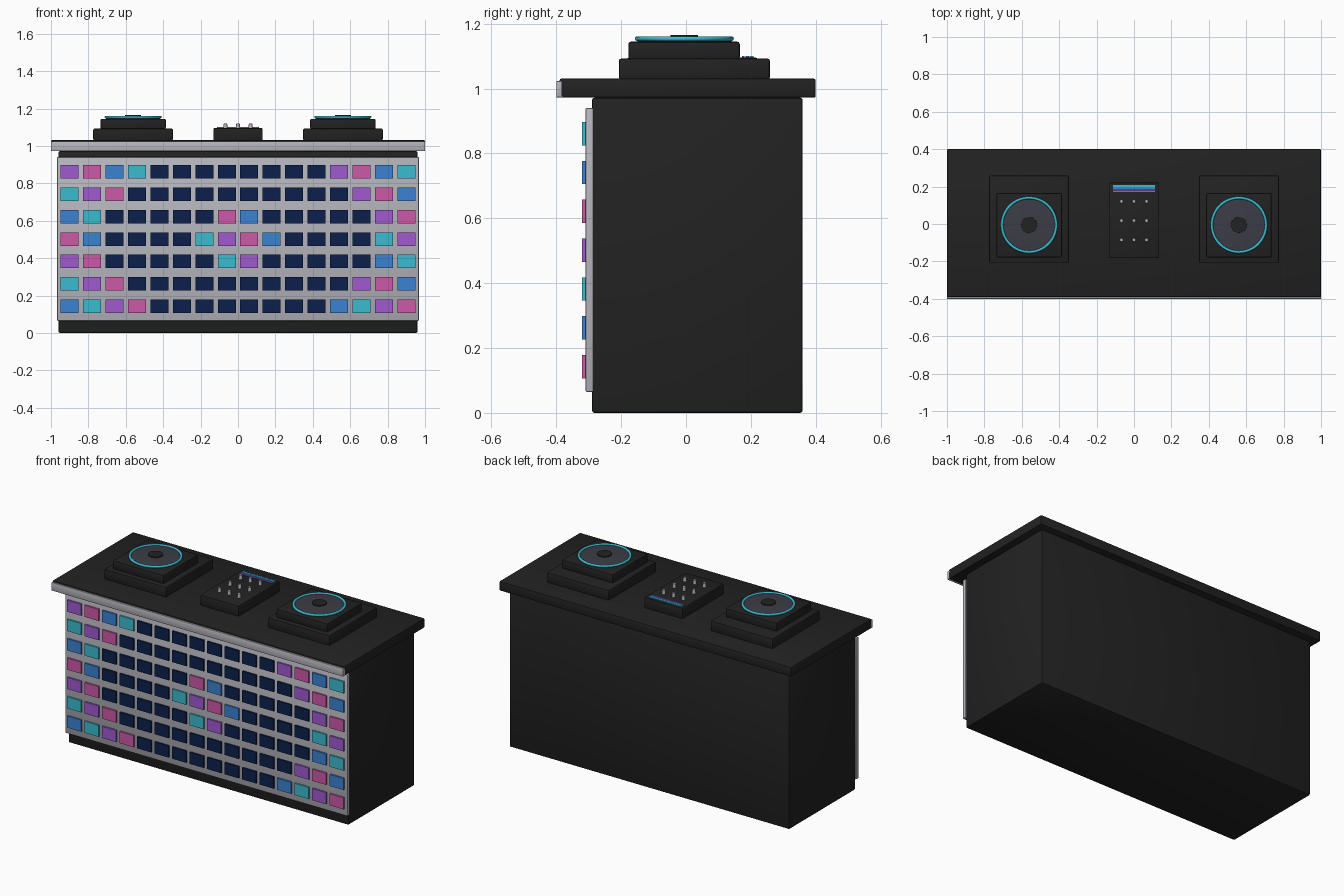
import bpy
import bmesh
from mathutils import Matrix

if "Cube" in bpy.data.objects:
    bpy.data.objects.remove(bpy.data.objects["Cube"], do_unlink=True)


def srgb(r, g, b):
    return tuple((c / 255 / 12.92) if c < 11 else ((c / 255 + 0.055) / 1.055) ** 2.4
                 for c in (r, g, b)) + (1.0,)


def material(name, rgb):
    mat = bpy.data.materials.new(name)
    mat.use_nodes = True
    mat.diffuse_color = srgb(*rgb)
    bsdf = mat.node_tree.nodes["Principled BSDF"]
    bsdf.inputs["Base Color"].default_value = srgb(*rgb)
    bsdf.inputs["Roughness"].default_value = 0.6
    return mat


black = material("matte black", (34, 34, 34))
silver = material("silver grey", (182, 182, 190))
charcoal = material("charcoal", (60, 60, 70))
navy = material("navy", (12, 32, 76))
cyan = material("cyan", (58, 188, 208))
blue = material("blue", (58, 130, 210))
purple = material("purple", (160, 90, 208))
pink = material("pink", (206, 88, 168))


def finish(bm, name, mats, smooth=False):
    mesh = bpy.data.meshes.new(name)
    bm.to_mesh(mesh)
    bm.free()
    obj = bpy.data.objects.new(name, mesh)
    bpy.context.collection.objects.link(obj)
    for mat in mats:
        mesh.materials.append(mat)
    if smooth:
        bpy.ops.object.select_all(action="DESELECT")
        obj.select_set(True)
        bpy.context.view_layer.objects.active = obj
        bpy.ops.object.shade_smooth_by_angle(angle=0.6)
    return obj


def add_box(bm, x, y, z):
    """Add a box to bm from three (low, high) ranges; return its faces."""
    size = [hi - lo for lo, hi in (x, y, z)]
    mid = [(hi + lo) / 2 for lo, hi in (x, y, z)]
    mat = Matrix.Translation(mid) @ Matrix.Diagonal((*size, 1))
    verts = bmesh.ops.create_cube(bm, size=1, matrix=mat)["verts"]
    return {f for v in verts for f in v.link_faces}


def box(name, x, y, z, mat, bevel=0.0):
    bm = bmesh.new()
    add_box(bm, x, y, z)
    if bevel:
        bmesh.ops.bevel(bm, geom=bm.edges[:], offset=bevel, segments=2,
                        profile=0.5, affect="EDGES")
    return finish(bm, name, [mat], smooth=bevel > 0)


def frustum(name, x, y, z0, z1, r0, r1, mat, sides=48):
    bm = bmesh.new()
    bmesh.ops.create_cone(bm, cap_ends=True, segments=sides, radius1=r0, radius2=r1,
                          depth=z1 - z0, matrix=Matrix.Translation((x, y, (z0 + z1) / 2)))
    return finish(bm, name, [mat], smooth=True)


# Booth body, worktop and front trim
box("booth_body", (-0.96, 0.96), (-0.29, 0.36), (0, 0.972), black, 0.008)
box("worktop", (-1, 1), (-0.39, 0.4), (0.972, 1.031), black, 0.006)
box("worktop_front_trim", (-1, 1), (-0.4, -0.381), (0.973, 1.023), silver, 0.002)
box("front_panel", (-0.967, 0.967), (-0.31, -0.285), (0.065, 0.94), silver, 0.004)

# Grid of light tiles on the front panel, one letter per tile
pattern = ["PKBCNNNNNNNNPKBC",
           "CPKNNNNNNNNNNPKB",
           "BCNNNNNKBNNNNNPK",
           "KBNNNNCPKBNNNNCP",
           "PKNNNNNCPNNNNNBC",
           "CPKNNNNNNNNNNPKB",
           "BCPKNNNNNNNNBCPK"]
letters = "NCBPK"
bm = bmesh.new()
for row, line in enumerate(pattern):
    for col, letter in enumerate(line):
        cx, cz = -0.9 + 0.12 * col, 0.861 - 0.1197 * row
        faces = add_box(bm, (cx - 0.048, cx + 0.048), (-0.32, -0.305),
                        (cz - 0.036, cz + 0.036))
        for face in faces:
            face.material_index = letters.index(letter)
finish(bm, "light_tiles", [navy, cyan, blue, purple, pink])

# Two turntable decks
for side, x in (("right", -0.561), ("left", 0.561)):
    y = -0.005
    box(f"{side}_deck_base", (x - 0.213, x + 0.213), (-0.207, 0.259), (1.028, 1.093), black, 0.008)
    box(f"{side}_deck_plinth", (x - 0.175, x + 0.175), (-0.178, 0.166), (1.09, 1.145), black, 0.008)
    frustum(f"{side}_platter", x, y, 1.143, 1.153, 0.145, 0.145, charcoal)
    frustum(f"{side}_platter_slope", x, y, 1.153, 1.161, 0.143, 0.042, charcoal)
    frustum(f"{side}_platter_hub", x, y, 1.15, 1.166, 0.043, 0.042, black, 32)
    bpy.ops.mesh.primitive_torus_add(location=(x, y, 1.154), major_radius=0.145,
                                     minor_radius=0.0075, major_segments=64,
                                     minor_segments=10)
    ring = bpy.context.object
    ring.name = f"{side}_glow_ring"
    ring.data.materials.append(cyan)
    bpy.ops.object.shade_smooth()

# Mixer with knobs and light strips
box("mixer", (-0.132, 0.132), (-0.183, 0.222), (1.028, 1.096), black, 0.008)
for i in range(3):
    for j in range(3):
        frustum(f"mixer_knob_{i}_{j}", -0.067 + 0.067 * i, -0.085 + 0.103 * j,
                1.093, 1.121, 0.011, 0.009, silver, 16)
for name, y, half, mat in (("cyan", 0.202, 0.006, cyan), ("blue", 0.189, 0.005, blue),
                           ("purple", 0.176, 0.004, purple)):
    box(f"mixer_strip_{name}", (-0.113, 0.113), (y - half, y + half), (1.094, 1.1), mat)
